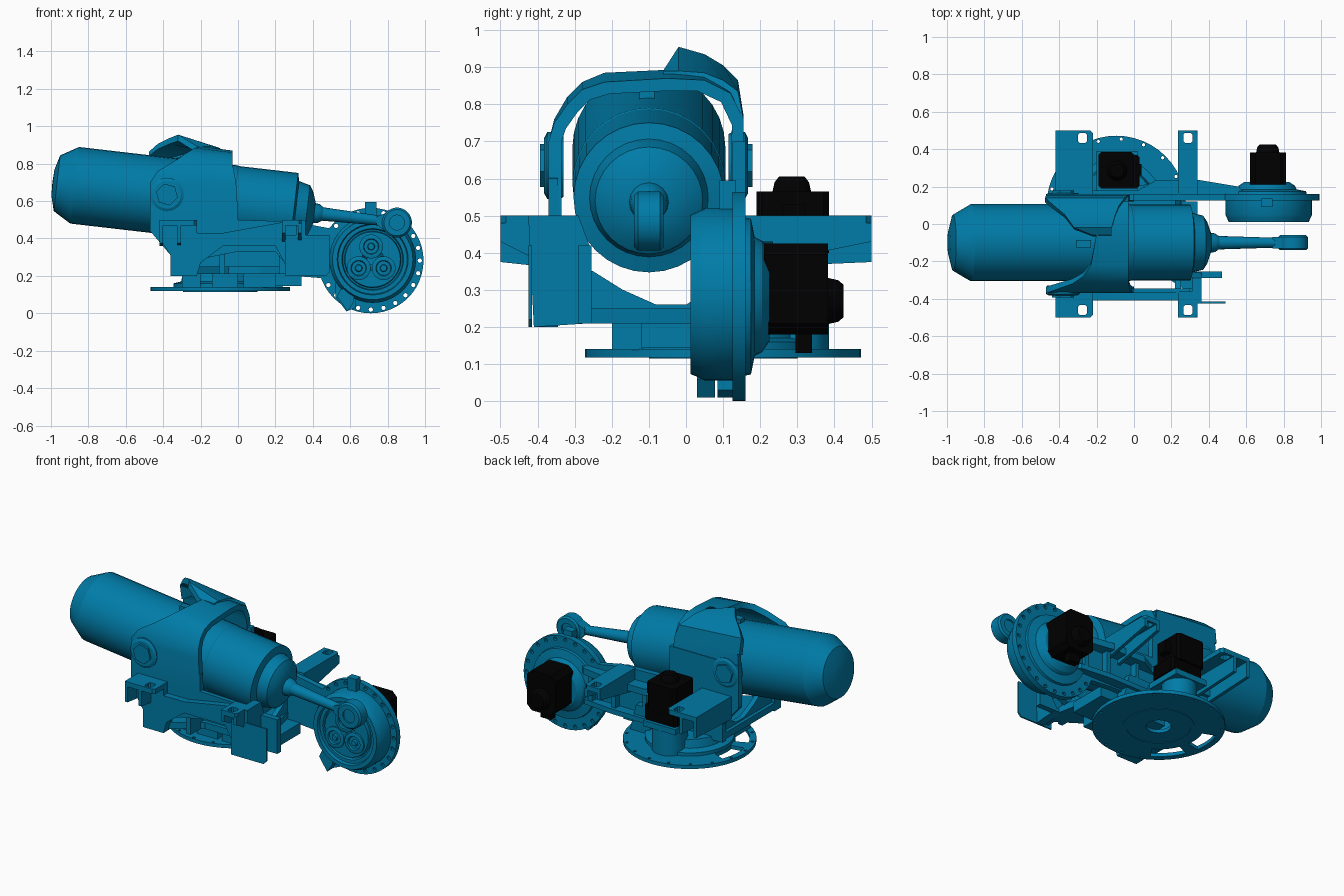
import bpy, bmesh, math
from mathutils import Vector


def material(name, rgb):
    m = bpy.data.materials.new(name)
    m.diffuse_color = (*rgb, 1)
    return m


BLUE = material("blue_paint", (0.0, 0.2, 0.39))
BLACK = material("black_motor", (0.0, 0.0, 0.0))


def finish(name, bm, mat=BLUE):
    bmesh.ops.remove_doubles(bm, verts=bm.verts, dist=1e-5)
    bmesh.ops.recalc_face_normals(bm, faces=bm.faces)
    me = bpy.data.meshes.new(name)
    bm.to_mesh(me)
    bm.free()
    me.materials.append(mat)
    ob = bpy.data.objects.new(name, me)
    bpy.context.collection.objects.link(ob)
    return ob


def prism(name, pts, axis, a, b, mat=BLUE):
    """Extrude a 2D outline along an axis from a to b."""
    place = {"X": lambda p, t: (t, p[0], p[1]),
             "Y": lambda p, t: (p[0], t, p[1]),
             "Z": lambda p, t: (p[0], p[1], t)}[axis]
    bm = bmesh.new()
    lo, hi = ([bm.verts.new(place(p, t)) for p in pts] for t in (a, b))
    bm.faces.new(lo)
    bm.faces.new(hi)
    n = len(pts)
    for i in range(n):
        j = (i + 1) % n
        bm.faces.new((lo[i], lo[j], hi[j], hi[i]))
    return finish(name, bm, mat)


def box(name, x0, x1, y0, y1, z0, z1, mat=BLUE):
    return prism(name, [(x0, y0), (x1, y0), (x1, y1), (x0, y1)], "Z", z0, z1, mat)


def octagon(u0, u1, v0, v1, c):
    """Rectangle outline with cut corners."""
    return [(u0 + c, v0), (u1 - c, v0), (u1, v0 + c), (u1, v1 - c), (u1 - c, v1), (u0 + c, v1), (u0, v1 - c), (u0, v0 + c)]


def lathe(name, prof, origin, axis, n=32, mat=BLUE, ring=False):
    """Revolve (distance, radius) pairs about an axis; ring closes the profile."""
    d = Vector(axis).normalized()
    u = d.orthogonal().normalized()
    v = d.cross(u)
    o = Vector(origin)
    bm = bmesh.new()
    rings = []
    for s, r in prof:
        if r == 0:
            rings.append([bm.verts.new(o + d * s)] * n)
        else:
            rings.append([bm.verts.new(o + d * s + r * (u * math.cos(2 * math.pi * k / n) + v * math.sin(2 * math.pi * k / n)))
                          for k in range(n)])
    pairs = list(zip(rings, rings[1:])) + ([(rings[-1], rings[0])] if ring else [])
    for p, q in pairs:
        for k in range(n):
            vs = list(dict.fromkeys((p[k], p[(k + 1) % n], q[(k + 1) % n], q[k])))
            if len(vs) > 2:
                bm.faces.new(vs)
    return finish(name, bm, mat)


def cyl(name, origin, axis, a, b, r, n=24, mat=BLUE):
    return lathe(name, [(a, 0), (a, r), (b, r), (b, 0)], origin, axis, n, mat)


def cut(ob, cutters):
    for c in cutters:
        m = ob.modifiers.new("cut", "BOOLEAN")
        m.operation, m.object = "DIFFERENCE", c
    me = bpy.data.meshes.new_from_object(ob.evaluated_get(bpy.context.evaluated_depsgraph_get()))
    ob.modifiers.clear()
    ob.data = me
    for c in cutters:
        bpy.data.objects.remove(c)


def strap(name, stations, t, centre=(-0.107, 0.64)):
    """Curved band; stations are (y, z_left, x_left, x_right, z_right), thickened inwards."""
    bm = bmesh.new()
    rows = []
    for y, z, x0, x1, zr in stations:
        d = Vector((centre[0] - y, centre[1] - z if z > 0.75 else 0)).normalized() * t
        rows.append([bm.verts.new(p) for p in ((x0, y, z), (x1, y, zr), (x1, y + d.x, zr + d.y), (x0, y + d.x, z + d.y))])
    for p, q in zip(rows, rows[1:]):
        for k in range(4):
            bm.faces.new((p[k], p[(k + 1) % 4], q[(k + 1) % 4], q[k]))
    bm.faces.new(rows[0])
    bm.faces.new(rows[-1])
    return finish(name, bm)


Y, Z = (0, 1, 0), (0, 0, 1)

# balance cylinder, rod and rod eye on one tilted axis through the eye
EYE, TILT = (0.85, -0.1, 0.485), (0.9934, 0, -0.115)
lathe("balance_cylinder", [(-1.855, 0), (-1.852, 0.07), (-1.83, 0.15), (-1.735, 0.206), (-0.88, 0.206),
      (-0.875, 0.203), (-0.555, 0.203), (-0.545, 0.16), (-0.485, 0.145), (-0.465, 0.115), (-0.445, 0.06),
      (-0.445, 0)], EYE, TILT, 32)
lathe("piston_rod", [(-0.46, 0), (-0.46, 0.055), (-0.42, 0.05), (-0.4, 0.036), (-0.08, 0.026), (-0.05, 0.026), (-0.05, 0)],
      EYE, TILT, 16)
lathe("rod_eye", [(-0.04, 0.04), (-0.04, 0.07), (-0.03, 0.08), (0.03, 0.08), (0.04, 0.07), (0.04, 0.04)], EYE, Y, 28, ring=True)
cyl("eye_bearing", EYE, Y, -0.03, 0.03, 0.041)
prism("rod_fork", [(0.74, 0.515), (0.74, 0.475), (0.8, 0.43), (0.82, 0.55)], "Y", -0.13, -0.07)
box("lifting_lug", -0.31, -0.23, -0.125, -0.085, 0.79, 0.85)

# yoke strap over the cylinder, with a peaked hood on the rear side
strap("yoke_strap", [(-0.37, 0.5, -0.47, 0.0, 0.5), (-0.37, 0.70, -0.47, -0.01, 0.7), (-0.355, 0.76, -0.43, -0.02, 0.75),
      (-0.32, 0.82, -0.33, -0.03, 0.80), (-0.28, 0.86, -0.27, -0.03, 0.84), (-0.22, 0.885, -0.23, -0.03, 0.86),
      (-0.05, 0.893, -0.2, -0.03, 0.87), (0.05, 0.885, -0.21, -0.03, 0.865), (0.12, 0.85, -0.34, -0.03, 0.83),
      (0.155, 0.77, -0.46, -0.03, 0.76), (0.155, 0.5, -0.47, 0.0, 0.5)], 0.035)
strap("yoke_hood", [(-0.06, 0.893, -0.22, -0.12, 0.89), (-0.02, 0.955, -0.32, -0.12, 0.89), (0.05, 0.935, -0.37, -0.1, 0.885),
      (0.1, 0.905, -0.43, -0.08, 0.865), (0.14, 0.865, -0.475, -0.05, 0.835), (0.155, 0.77, -0.47, -0.03, 0.76)], 0.035)

# pivot bosses on both sides
for side, y, d in (("front", -0.37, -1), ("rear", 0.155, 1)):
    o = (-0.38, y, 0.635)
    lathe(side + "_pivot_boss", [(-0.04, 0), (-0.04, 0.085), (-0.03, 0.09), (0.004, 0.09), (0.012, 0.075), (0.012, 0)], o, (0, d, 0), 24)
    cyl(side + "_pivot_bolt", o, (0, d, 0), 0, 0.024, 0.06, 6)

# side plates of the cradle
prism("front_side_plate", [(-0.47, 0.7), (-0.47, 0.44), (-0.36, 0.31), (-0.36, 0.2), (-0.22, 0.2), (-0.2, 0.29), (0.0, 0.33),
      (0.2, 0.33), (0.3, 0.21), (0.36, 0.21), (0.36, 0.42), (0.3, 0.42), (0.3, 0.49), (0.0, 0.5), (0.0, 0.6)], "Y", -0.37, -0.345)
prism("front_frame", [(-0.4, 0.49), (-0.4, 0.37), (-0.36, 0.31), (-0.36, 0.2), (-0.22, 0.2), (-0.2, 0.27), (-0.08, 0.36),
      (0.2, 0.36), (0.28, 0.21), (0.36, 0.21), (0.36, 0.42), (0.31, 0.5), (-0.08, 0.43), (-0.22, 0.43), (-0.22, 0.49)],
      "Y", -0.41, -0.365)
prism("front_foot_plate", [(0.25, 0.42), (0.49, 0.42), (0.49, 0.22), (0.47, 0.2), (0.25, 0.2)], "Y", -0.425, -0.415)
prism("front_foot_web", [(-0.425, 0.5), (-0.29, 0.5), (-0.26, 0.42), (-0.26, 0.21), (-0.41, 0.2)], "X", 0.31, 0.36)
box("front_inner_foot", 0.33, 0.47, -0.29, -0.255, 0.21, 0.42)
prism("rear_side_plate", [(-0.47, 0.7), (-0.47, 0.44), (-0.36, 0.31), (-0.36, 0.2), (0.3, 0.2), (0.55, 0.18), (0.62, 0.2),
      (0.62, 0.43), (0.3, 0.49), (0.0, 0.5), (0.0, 0.7)], "Y", 0.125, 0.16)

# rear arm ribs joining the cradle to the wrist gearbox, and its leg
prism("rear_arm_top", [(-0.42, 0.155), (0.6, 0.155), (0.56, 0.2), (0.35, 0.235), (0.12, 0.235), (0.02, 0.18), (-0.42, 0.18)], "Z", 0.39, 0.43)
prism("rear_arm_bottom", [(-0.2, 0.155), (0.6, 0.155), (0.55, 0.2), (0.35, 0.22), (0.1, 0.22)], "Z", 0.21, 0.24)
for i, x in enumerate((0.13, 0.34, 0.5)):
    box("rear_arm_rib_%d" % i, x, x + 0.025, 0.155, 0.2, 0.22, 0.42)
prism("rear_leg", [(0.05, 0.3), (0.2, 0.3), (0.24, 0.14), (0.12, 0.14)], "Y", 0.13, 0.2)

# four mounting brackets: slotted top plate over two side walls
for sy, side in ((-1, "front"), (1, "rear")):
    inner = 0.36 if sy < 0 else 0.155
    for tag, x0, x1, hx in (("left", -0.42, -0.22, -0.275), ("right", 0.235, 0.34, 0.288)):
        name = "%s_%s_bracket" % (side, tag)
        top = prism(name + "_top", [(x0, sy * inner), (x0, sy * 0.5), (x1 - 0.015, sy * 0.5), (x1, sy * 0.485), (x1, sy * inner)],
                    "Z", 0.47, 0.5)
        cut(top, [prism("slot", octagon(hx - 0.024, hx + 0.024, sy * 0.46 - 0.026, sy * 0.46 + 0.026, 0.008), "Z", 0.4, 0.6)])
        drop = 0.375 if tag == "left" else 0.43
        for k, x in enumerate((x0, hx - 0.05 if tag == "left" else x1 - 0.02)):
            prism("%s_wall_%d" % (name, k), [(sy * inner, 0.48), (sy * 0.5, 0.48), (sy * 0.5, drop), (sy * inner, 0.36)],
                  "X", x, x + 0.02)

# round base plate with windows, bolt holes and centre bore
BASE = (-0.095, 0.1, 0)


def sector(a0, a1, r0, r1):
    arc = [math.radians(a0 + (a1 - a0) * i / 5) for i in range(6)]
    pts = [(r0, a) for a in arc] + [(r1, a) for a in reversed(arc)]
    return prism("window", [(BASE[0] + r * math.cos(a), BASE[1] + r * math.sin(a)) for r, a in pts], "Z", 0, 0.3)


base = lathe("base_plate", [(0.118, 0.07), (0.118, 0.372), (0.14, 0.372), (0.14, 0.07)], BASE, Z, 48, ring=True)
cut(base, [sector(158, 190, 0.255, 0.335), sector(203, 238, 0.255, 0.335)] +
    [cyl("hole", (BASE[0] + 0.355 * math.cos(k * math.pi / 9 + 0.1), BASE[1] + 0.355 * math.sin(k * math.pi / 9 + 0.1), 0), Z, 0, 0.3, 0.009, 8)
     for k in range(18)])
lathe("base_groove_ring", [(0.115, 0.18), (0.115, 0.2), (0.12, 0.2), (0.12, 0.18)], BASE, Z, 40, ring=True)
lathe("slew_hub", [(0.13, 0.08), (0.13, 0.25), (0.16, 0.25), (0.17, 0.21), (0.22, 0.2), (0.22, 0.08)], BASE, Z, 36, ring=True)

# cradle floor, sloping webs and support pads
prism("cradle_floor", [(-0.36, -0.37), (-0.22, -0.37), (-0.05, -0.25), (0.12, -0.25), (0.3, -0.37), (0.35, -0.37), (0.25, 0.13), (-0.36, 0.13)], "Z", 0.21, 0.25)
for i, x in enumerate((-0.34, -0.1, 0.22)):
    prism("floor_web_%d" % i, [(-0.36, 0.38), (-0.25, 0.35), (-0.17, 0.3), (-0.08, 0.26), (0.0, 0.26), (0.13, 0.34), (0.13, 0.21), (-0.36, 0.21)],
          "X", x, x + 0.03)
for i, (x0, x1) in enumerate(((-0.3, -0.2), (-0.14, 0.0), (0.03, 0.2))):
    box("hub_pad_%d" % i, x0, x1, -0.2, 0.1, 0.138, 0.215)
box("hub_side_step", 0.18, 0.34, -0.12, 0.12, 0.145, 0.21)

# upright slew motor on its blue mount
cyl("slew_motor_mount", (-0.09, 0.285, 0), Z, 0.138, 0.31, 0.1, 24)
box("slew_motor_plate", -0.2, 0.02, 0.15, 0.39, 0.29, 0.325)
prism("slew_motor_base", octagon(-0.19, 0.03, 0.19, 0.37, 0.015), "Z", 0.325, 0.41, BLACK)
prism("slew_motor_body", octagon(-0.19, 0.0, 0.19, 0.385, 0.015), "Z", 0.4, 0.565, BLACK)
lathe("slew_motor_cap", [(0.56, 0), (0.56, 0.055), (0.59, 0.048), (0.605, 0.036), (0.605, 0)], (-0.09, 0.285, 0), Z, 12, BLACK)
box("slew_motor_plug", -0.01, 0.04, 0.26, 0.32, 0.46, 0.53, BLACK)

# wrist gearbox: bolted flange, stepped wheel, three planet bearings
C = (0.71, 0, 0.282)
flange = cyl("gearbox_flange", C, Y, 0.125, 0.16, 0.282, 48)
cut(flange, [cyl("hole", (C[0] + 0.262 * math.cos(k * math.pi / 12), 0, C[2] + 0.262 * math.sin(k * math.pi / 12)), Y, 0, 0.3, 0.012, 8)
             for k in range(24)])
W = (0.72, 0, 0.288)
lathe("gearbox_wheel", [(0.13, 0), (0.13, 0.232), (0.05, 0.232), (0.03, 0.222), (0.012, 0.215), (0.012, 0.19), (0.03, 0.185),
      (0.03, 0.165), (0.05, 0.16), (0.05, 0.152), (0.025, 0.148), (0.025, 0.06), (0.06, 0.03), (0.06, 0)], W, Y, 40)
for i in range(3):
    a = math.radians(90 + 120 * i)
    o = (W[0] - 0.008 + 0.077 * math.cos(a), 0, W[2] - 0.008 + 0.077 * math.sin(a))
    lathe("planet_bearing_%d" % i, [(0.05, 0), (0.05, 0.064), (0.015, 0.064), (0.012, 0.055), (0.012, 0.042), (0.022, 0.038),
          (0.022, 0.02), (0.012, 0.016), (0.012, 0)], o, Y, 20)
box("gearbox_top_tab", 0.68, 0.74, 0.09, 0.135, 0.5, 0.595)
prism("gearbox_lower_foot", [(0.52, 0.27), (0.52, 0.09), (0.58, 0.01), (0.63, 0.03), (0.63, 0.27)], "Y", 0.085, 0.125)
prism("gearbox_front_foot", [(0.55, 0.13), (0.53, 0.09), (0.585, 0.01), (0.62, 0.06), (0.62, 0.13)], "Y", 0.03, 0.078)
lathe("gearbox_rear_housing", [(0.15, 0), (0.15, 0.215), (0.175, 0.21), (0.185, 0.16), (0.205, 0.15), (0.225, 0.12), (0.225, 0)], C, Y, 32)

# horizontal wrist motor
prism("wrist_motor_body", octagon(0.62, 0.812, 0.18, 0.425, 0.03), "Y", 0.21, 0.383, BLACK)
lathe("wrist_motor_cap", [(0.38, 0), (0.38, 0.065), (0.41, 0.058), (0.425, 0.045), (0.425, 0)], (0.715, 0, 0.27), Y, 12, BLACK)
box("wrist_motor_plug", 0.68, 0.75, 0.295, 0.34, 0.13, 0.19, BLACK)

# smooth round faces, keep edges crisp
bpy.ops.object.select_all(action="SELECT")
bpy.context.view_layer.objects.active = base
bpy.ops.object.shade_smooth_by_angle(angle=math.radians(28))
